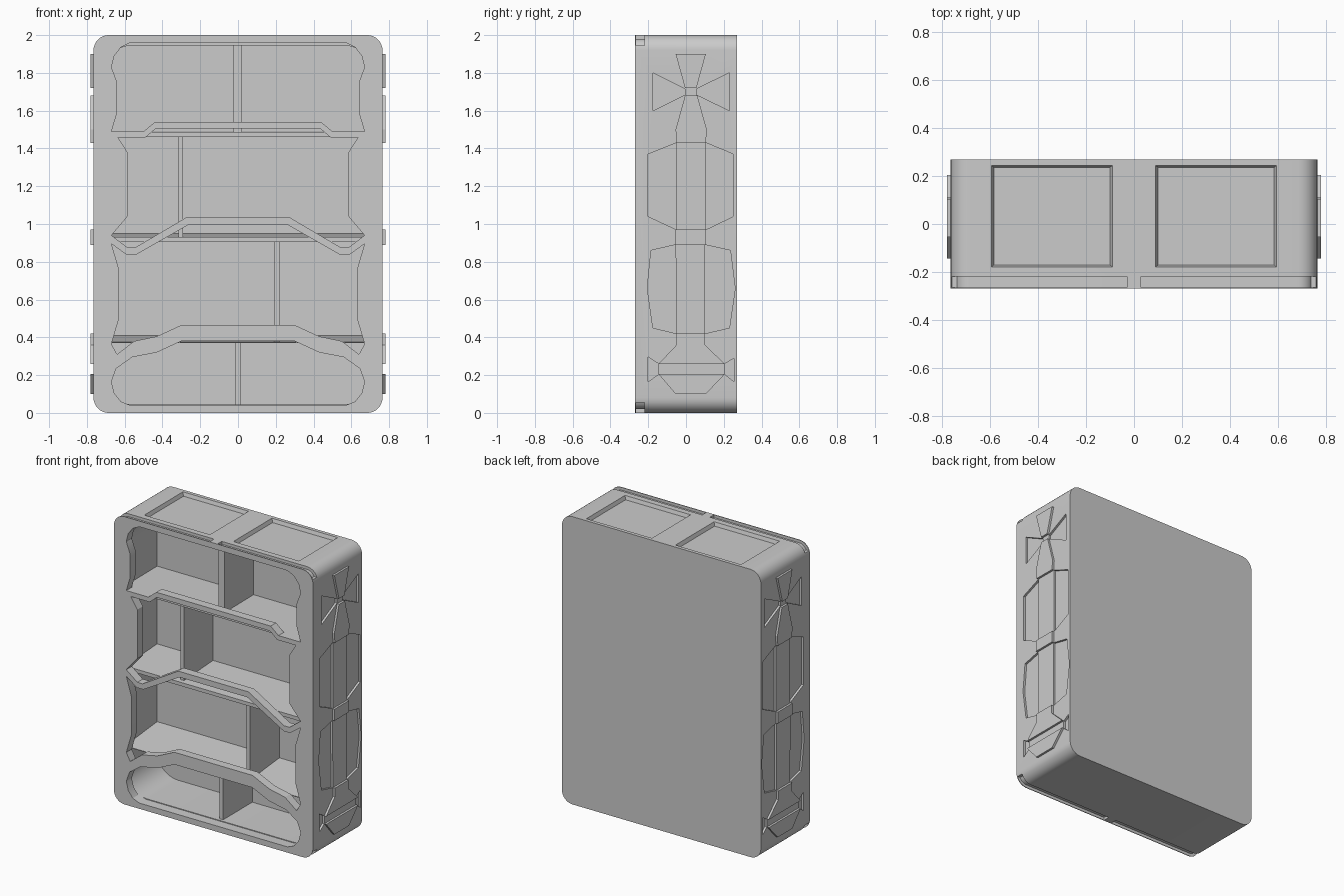
import bpy, bmesh, math
from mathutils import Vector

if "Cube" in bpy.data.objects:
    bpy.data.objects.remove(bpy.data.objects["Cube"])


def add_prism(bm, pts, axis, a, b, taper=1.0):
    """Extrude a 2D outline along an axis from a to b; the b end may shrink."""
    place = {'x': lambda u, v, d: (d, u, v),
             'y': lambda u, v, d: (u, d, v),
             'z': lambda u, v, d: (u, v, d)}[axis]
    cu = sum(p[0] for p in pts) / len(pts)
    cv = sum(p[1] for p in pts) / len(pts)
    lo = [bm.verts.new(place(u, v, a)) for u, v in pts]
    hi = [bm.verts.new(place(cu + (u - cu) * taper, cv + (v - cv) * taper, b)) for u, v in pts]
    n = len(pts)
    faces = [bm.faces.new(lo), bm.faces.new(hi)]
    for i in range(n):
        j = (i + 1) % n
        faces.append(bm.faces.new((lo[i], lo[j], hi[j], hi[i])))
    bmesh.ops.recalc_face_normals(bm, faces=faces)


def make(name, prisms):
    bm = bmesh.new()
    for p in prisms:
        add_prism(bm, *p)
    me = bpy.data.meshes.new(name)
    bm.to_mesh(me)
    bm.free()
    ob = bpy.data.objects.new(name, me)
    bpy.context.collection.objects.link(ob)
    return ob


def cut(ob, prisms):
    cutter = make("cutter", prisms)
    cutter.hide_render = True
    mod = ob.modifiers.new("cut", 'BOOLEAN')
    mod.operation, mod.solver, mod.object = 'DIFFERENCE', 'EXACT', cutter
    bpy.context.view_layer.objects.active = ob
    bpy.ops.object.modifier_apply(modifier=mod.name)
    bpy.data.objects.remove(cutter)


def rect(u0, u1, v0, v1):
    return [(u0, v0), (u1, v0), (u1, v1), (u0, v1)]


def arc(cx, cz, r, a0, a1, n=8):
    return [(cx + r * math.cos(math.radians(a0 + (a1 - a0) * i / n)),
             cz + r * math.sin(math.radians(a0 + (a1 - a0) * i / n))) for i in range(n + 1)]


def rounded(hx, z0, z1, r):
    return (arc(hx - r, z1 - r, r, 0, 90) + arc(r - hx, z1 - r, r, 90, 180)
            + arc(r - hx, z0 + r, r, 180, 270) + arc(hx - r, z0 + r, r, 270, 360))


def both(half):
    return half + [(-x, z) for x, z in reversed(half)]


W = 0.765

# Cabinet shell with rounded corners and hollow interior
body = make("cabinet_body", [(rounded(W, 0, 2, 0.08), 'y', -0.27, 0.27)])
cut(body, [(rounded(0.72, 0.045, 1.945, 0.16), 'y', -0.21, 0.14)])

# Four shaped front openings (right halves, top to bottom); bands remain between them
openings = [
    [(0.57, 1.96), (0.62, 1.935), (0.655, 1.89), (0.67, 1.83), (0.64, 1.75),
     (0.64, 1.59), (0.67, 1.49), (0.5, 1.49), (0.44, 1.54)],
    [(0.435, 1.505), (0.49, 1.458), (0.635, 1.458), (0.585, 1.38), (0.585, 1.04),
     (0.67, 0.94), (0.585, 0.875), (0.545, 0.875), (0.27, 1.037)],
    [(0.26, 0.997), (0.54, 0.837), (0.59, 0.837), (0.67, 0.895), (0.63, 0.76),
     (0.63, 0.5), (0.67, 0.365), (0.64, 0.31), (0.55, 0.38), (0.43, 0.405), (0.3, 0.465)],
    [(0.3, 0.38), (0.43, 0.32), (0.56, 0.295), (0.645, 0.235), (0.67, 0.165),
     (0.655, 0.105), (0.62, 0.06), (0.57, 0.04)],
]
cut(body, [(both(h), 'y', -0.3, -0.2) for h in openings])

# Edge grooves behind the front rim, split at the middle, top and bottom
groove = [(0.03, 2.1), (0.9, 2.1), (0.9, 1.945)] + arc(0.685, 1.92, 0.06, 25, 90) + [(0.03, 1.98)]
cut(body, [([(sx * x, z if sz > 0 else 2 - z) for x, z in groove], 'y', -0.265, -0.22)
           for sx in (1, -1) for sz in (1, -1)])

# Two square recesses in the top
cut(body, [(rect(*xs, -0.18, 0.245), 'z', 2.001, 1.975, 0.96)
           for xs in ((0.09, 0.595), (-0.595, -0.09))])

# Sunken side panels, outlines in (y, z)
sunken = [
    [(-0.175, 1.8), (-0.005, 1.715), (-0.005, 1.685), (-0.175, 1.6)],
    [(0.23, 1.8), (0.055, 1.715), (0.055, 1.685), (0.23, 1.6)],
    [(-0.2, 1.37), (-0.05, 1.43), (-0.05, 0.97), (-0.2, 1.04)],
    [(0.25, 1.37), (0.105, 1.43), (0.105, 0.97), (0.25, 1.04)],
    [(-0.055, 0.89), (-0.185, 0.86), (-0.205, 0.66), (-0.175, 0.45), (-0.05, 0.42)],
    [(0.1, 0.89), (0.235, 0.86), (0.26, 0.66), (0.23, 0.45), (0.1, 0.42)],
    [(-0.2, 0.295), (-0.145, 0.26), (-0.145, 0.205), (-0.2, 0.165)],
    [(0.255, 0.29), (0.205, 0.26), (0.205, 0.205), (0.255, 0.165)],
]
cut(body, [(p, 'x', s * 0.78, s * 0.75) for p in sunken for s in (1, -1)])

# Raised side ornaments
raised = [
    [(-0.055, 1.9), (0.105, 1.9), (0.055, 1.72), (-0.005, 1.72)],
    [(-0.005, 1.68), (0.06, 1.68), (0.11, 1.5), (0.105, 1.43), (-0.05, 1.43), (-0.055, 1.5)],
    rect(-0.055, 0.105, 0.89, 0.97),
    [(-0.05, 0.42), (0.1, 0.42), (0.1, 0.36), (0.205, 0.26), (-0.145, 0.26), (-0.05, 0.36)],
    [(-0.145, 0.205), (0.205, 0.205), (0.105, 0.1), (-0.055, 0.1)],
]
for side, s in (("right", 1), ("left", -1)):
    make(side + "_side_ornament", [(p, 'x', s * 0.755, s * 0.78) for p in raised])

# Shelves: flat underneath, tops rising slightly towards the back
for name, z, front, back in (("upper", 1.46, 1.487, 1.49),
                             ("middle", 0.905, 0.93, 0.95),
                             ("lower", 0.37, 0.375, 0.41)):
    make(name + "_shelf", [([(-0.21, z), (0.15, z), (0.15, back), (-0.21, front)], 'x', -0.73, 0.73)])

# Upright dividers
for name, x0, x1, z0, z1 in (("top", -0.025, 0.022, 1.48, 1.95),
                             ("second", -0.315, -0.29, 0.925, 1.465),
                             ("third", 0.19, 0.22, 0.373, 0.91),
                             ("bottom", -0.015, 0.012, 0.04, 0.372)):
    make(name + "_divider", [(rect(x0, x1, z0, z1), 'y', -0.18, 0.15)])

# Smooth rounded corners, crisp edges elsewhere
bpy.ops.object.select_all(action='DESELECT')
body.select_set(True)
bpy.context.view_layer.objects.active = body
bpy.ops.object.shade_smooth_by_angle(angle=math.radians(25))
